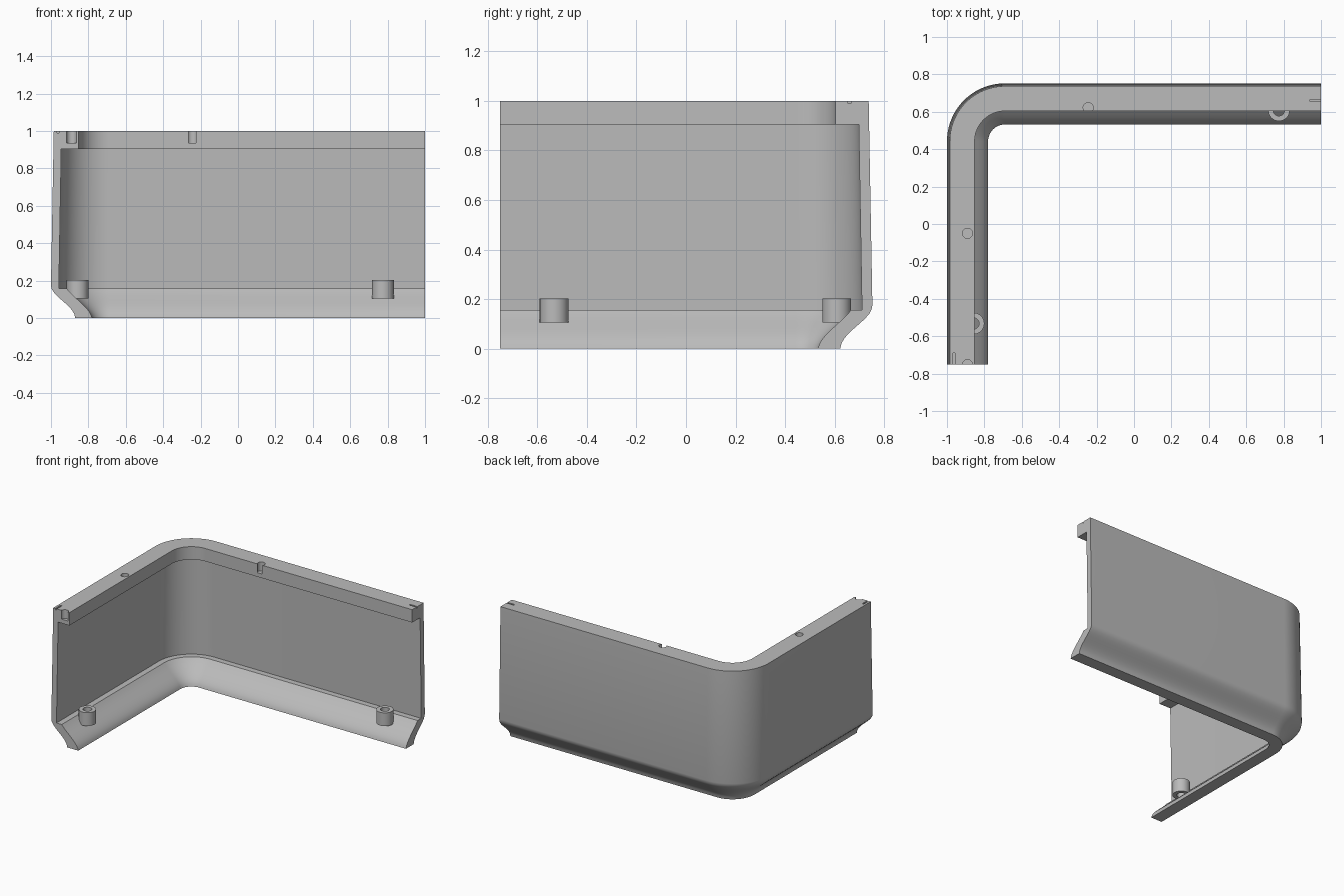
import bpy, bmesh
from math import cos, sin, pi
from mathutils import Vector

if "Cube" in bpy.data.objects:
    bpy.data.objects.remove(bpy.data.objects["Cube"], do_unlink=True)

grey = bpy.data.materials.new("plain grey")
grey.use_nodes = True
colour = (0.5, 0.5, 0.5, 1)
grey.diffuse_color = colour
grey.node_tree.nodes["Principled BSDF"].inputs["Base Color"].default_value = colour


def make_object(name, bm):
    bmesh.ops.recalc_face_normals(bm, faces=bm.faces[:])
    mesh = bpy.data.meshes.new(name)
    bm.to_mesh(mesh)
    bm.free()
    obj = bpy.data.objects.new(name, mesh)
    bpy.context.collection.objects.link(obj)
    mesh.materials.append(grey)
    return obj


def smooth(obj):
    bpy.ops.object.select_all(action='DESELECT')
    obj.select_set(True)
    bpy.context.view_layer.objects.active = obj
    bpy.ops.object.shade_smooth_by_angle(angle=pi / 7)


def add_cylinder(bm, x, y, z0, z1, radius):
    ring = [bm.verts.new((x + radius * cos(2 * pi * i / 32),
                          y + radius * sin(2 * pi * i / 32), z0)) for i in range(32)]
    face = bm.faces.new(ring)
    top = bmesh.ops.extrude_face_region(bm, geom=[face])["geom"]
    verts = [v for v in top if isinstance(v, bmesh.types.BMVert)]
    bmesh.ops.translate(bm, verts=verts, vec=(0, 0, z1 - z0))


def add_box(bm, centre, size):
    verts = bmesh.ops.create_cube(bm, size=1)["verts"]
    bmesh.ops.scale(bm, verts=verts, vec=size)
    bmesh.ops.translate(bm, verts=verts, vec=centre)


def bezier(a, b, c, d, steps=10):
    a, b, c, d = map(Vector, (a, b, c, d))
    return [a * (1 - t)**3 + 3 * b * t * (1 - t)**2 + 3 * c * t * t * (1 - t) + d * t**3
            for t in (i / steps for i in range(steps + 1))]


# Wall cross-section: inset from the outer face, and height
section = bezier((0, 0.175), (0, 0.115), (0.125, 0.07), (0.13, 0))
section += bezier((0.22, 0), (0.21, 0.055), (0.13, 0.1), (0.085, 0.157))
section += [(0.042, 0.157), (0.055, 0.905), (0.148, 0.905), (0.148, 1), (0.015, 1)]

# Sweep it along one wall, round the corner and along the other wall
RADIUS, LEFT, BACK = 0.31, -1.0, 0.752
cx, cy = LEFT + RADIUS, BACK - RADIUS
stations = [(Vector((cx, -0.75)), Vector((-1, 0)))]
for i in range(25):
    angle = pi - pi / 2 * i / 24
    stations.append((Vector((cx, cy)), Vector((cos(angle), sin(angle)))))
stations.append((Vector((1, cy)), Vector((0, 1))))

bm = bmesh.new()
rings = []
for base, out in stations:
    ring = []
    for inset, z in section:
        p = base + out * (RADIUS - inset)
        ring.append(bm.verts.new((p.x, p.y, z)))
    rings.append(ring)
n = len(section)
for a, b in zip(rings, rings[1:]):
    for i in range(n):
        j = (i + 1) % n
        bm.faces.new((a[i], a[j], b[j], b[i]))
bm.faces.new(rings[0])
bm.faces.new(rings[-1])
wall = make_object("corner_wall", bm)

# Peg sockets and end marks cut into the top rim
bm = bmesh.new()
for x, y in ((-0.245, 0.622), (-0.89, -0.05), (-0.89, -0.752)):
    add_cylinder(bm, x, y, 0.935, 1.1, 0.027)
add_box(bm, (0.98, 0.66, 1.0), (0.08, 0.012, 0.02))
add_box(bm, (-0.962, -0.73, 1.0), (0.012, 0.08, 0.02))
cutter = make_object("rim_cutter", bm)
cutter.hide_render = True

cut = wall.modifiers.new("rim cuts", 'BOOLEAN')
cut.operation = 'DIFFERENCE'
cut.solver = 'EXACT'
cut.object = cutter
bpy.context.view_layer.objects.active = wall
wall.select_set(True)
bpy.ops.object.modifier_apply(modifier=cut.name)
bpy.data.objects.remove(cutter, do_unlink=True)
smooth(wall)


# Hollow screw posts standing on the lower slope
def screw_post(name, x, y):
    bm = bmesh.new()
    loops = []
    for r, z in ((0.058, 0.105), (0.058, 0.203), (0.03, 0.203), (0.03, 0.105)):
        loops.append([bm.verts.new((x + r * cos(2 * pi * i / 32),
                                    y + r * sin(2 * pi * i / 32), z)) for i in range(32)])
    for k in range(4):
        a, b = loops[k], loops[(k + 1) % 4]
        for i in range(32):
            j = (i + 1) % 32
            bm.faces.new((a[i], a[j], b[j], b[i]))
    smooth(make_object(name, bm))


screw_post("back_screw_post", 0.775, 0.608)
screw_post("side_screw_post", -0.858, -0.532)
